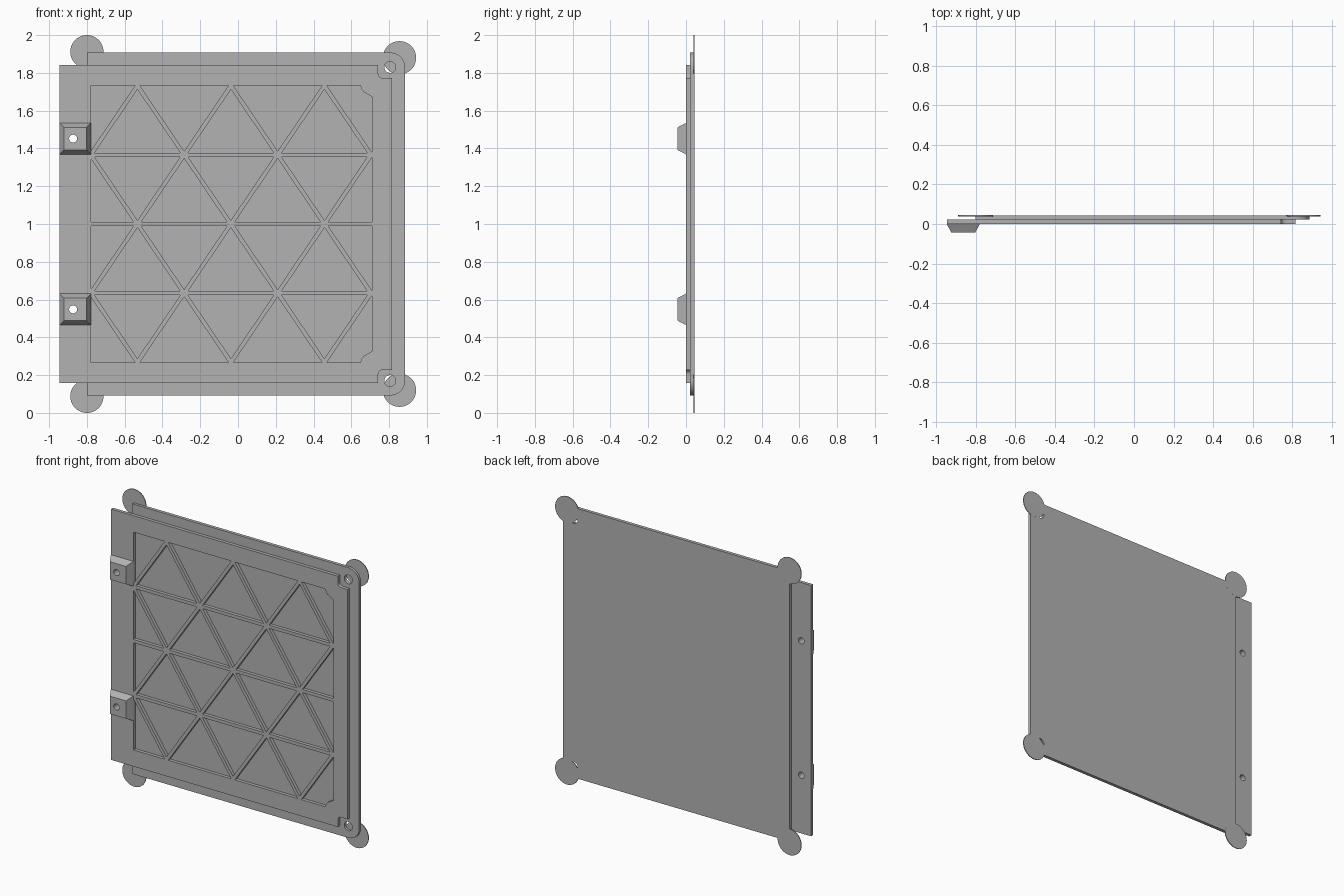
import bpy, bmesh
from math import sin, cos, pi, radians
from mathutils import Matrix, Vector

cube = bpy.data.objects.get("Cube")
if cube:
    bpy.data.objects.remove(cube, do_unlink=True)

grey = bpy.data.materials.new("plain grey")
grey.use_nodes = True
colour = (0.45, 0.45, 0.45, 1)
grey.diffuse_color = colour
grey.node_tree.nodes["Principled BSDF"].inputs["Base Color"].default_value = colour

MID = 1.0                        # height of the horizontal symmetry line
FRONT, STEP, BACK = 0.0, 0.022, 0.044


def arc(x, z, r, start=0, end=360, n=32):
    """Points on an arc; a full circle leaves out the repeated last point."""
    steps = n if end - start == 360 else n + 1
    angles = [radians(start + (end - start) * i / n) for i in range(steps)]
    return [(x + r * cos(a), z + r * sin(a)) for a in angles]


def mirrored(half):
    """Close an upper-half outline with its reflection below the middle."""
    return half + [(x, -z) for x, z in reversed(half)]


def finish(obj):
    obj.data.materials.clear()
    obj.data.materials.append(grey)
    bpy.ops.object.select_all(action='DESELECT')
    obj.select_set(True)
    bpy.context.view_layer.objects.active = obj
    bpy.ops.object.shade_smooth_by_angle(angle=radians(30))


def plate(name, loops, y0, y1):
    """Extrude a flat outline with holes from y0 to y1."""
    curve = bpy.data.curves.new(name + "_profile", 'CURVE')
    curve.dimensions = '2D'
    curve.fill_mode = 'BOTH'
    curve.extrude = (y1 - y0) / 2
    for loop in loops:
        spline = curve.splines.new('POLY')
        spline.points.add(len(loop) - 1)
        for point, (x, z) in zip(spline.points, loop):
            point.co = (x, z, 0, 1)
        spline.use_cyclic_u = True
    temp = bpy.data.objects.new(name + "_profile", curve)
    bpy.context.collection.objects.link(temp)
    graph = bpy.context.evaluated_depsgraph_get()
    mesh = bpy.data.meshes.new_from_object(temp.evaluated_get(graph))
    bpy.data.objects.remove(temp, do_unlink=True)
    mesh.transform(Matrix.Translation((0, (y0 + y1) / 2, MID)) @ Matrix.Rotation(pi / 2, 4, 'X'))
    bm = bmesh.new()
    bm.from_mesh(mesh)
    bmesh.ops.remove_doubles(bm, verts=bm.verts, dist=0.0001)
    bmesh.ops.recalc_face_normals(bm, faces=bm.faces)
    bm.to_mesh(mesh)
    bm.free()
    obj = bpy.data.objects.new(name, mesh)
    bpy.context.collection.objects.link(obj)
    finish(obj)


def clip(poly, origin, normal):
    """Keep the part of a polygon on the side the normal points to."""
    out = []
    for a, b in zip(poly, poly[1:] + poly[:1]):
        a, b = Vector(a), Vector(b)
        da, db = (a - origin).dot(normal), (b - origin).dot(normal)
        if da >= 0:
            out.append(tuple(a))
        if da * db < 0:
            out.append(tuple(a.lerp(b, da / (da - db))))
    return out


# Triangular pockets between the ribs
RIB = 0.011                      # half the rib width
LEFT, RIGHT, TOP = -0.777, 0.71, 0.732
ROW, PITCH = 0.366, 0.2475
pocket_area = mirrored([(LEFT, TOP), (0.648, TOP), (0.655, 0.712), (0.667, 0.698),
                        (0.69, 0.685), (RIGHT, 0.673)])
pockets = []
for row in range(-2, 2):
    low, high = row * ROW, (row + 1) * ROW
    strip = clip(pocket_area, Vector((0, low + RIB if row > -2 else -TOP)), Vector((0, 1)))
    strip = clip(strip, Vector((0, high - RIB if row < 1 else TOP)), Vector((0, -1)))
    zigzag = [Vector((-0.78 + k * PITCH, high if (k + row) % 2 == 0 else low)) for k in range(7)]
    for cell in range(7):
        poly = strip
        for k, side in ((cell - 1, 1), (cell, -1)):
            if 0 <= k < 6:
                along = (zigzag[k + 1] - zigzag[k]).normalized()
                normal = Vector((abs(along.y), -along.x if along.y > 0 else along.x)) * side
                poly = clip(poly, zigzag[k] + normal * RIB, normal)
        if len(poly) > 2:
            pockets.append(poly)

# Ribbed front frame with a hinge flange and notched corners
BOSS_Z, HOLE_X = 0.452, -0.873
frame_half = [(-0.945, 0.843), (0.742, 0.843)] + arc(0.767, 0.797, 0.025, 180, 270, 6) \
    + [(0.815, 0.772)]
bolt_holes = [arc(HOLE_X, s * BOSS_Z, 0.021) for s in (1, -1)]
plate("ribbed_frame", [mirrored(frame_half)] + pockets + bolt_holes, FRONT, STEP)

# Back panel with rounded corners and screw holes
panel_half = [(-0.8, 0.908)] + arc(0.805, 0.828, 0.08, 90, 0, 12)
screw_holes = [arc(0.805, s * 0.83, 0.03) for s in (1, -1)]
plate("back_panel", [mirrored(panel_half)] + screw_holes, STEP, BACK)

# Thin corner discs
for label, s in (("upper", 1), ("lower", -1)):
    plate(label + "_right_disc", [arc(-0.8, s * 0.912, 0.088, n=48)], 0.039, BACK + 0.0002)
    plate(label + "_left_disc", [arc(0.855, s * 0.88, 0.088, n=48)], 0.039, BACK + 0.0002)

# Tapered hinge bosses with bolt holes
for label, s in (("upper", 1), ("lower", -1)):
    z = MID + s * BOSS_Z
    bpy.ops.mesh.primitive_cylinder_add(vertices=32, radius=0.021, depth=0.3,
                                        location=(HOLE_X, 0, z), rotation=(pi / 2, 0, 0))
    cutter = bpy.context.object
    cutter.name = label + "_hole_cutter"
    bpy.ops.mesh.primitive_cube_add(size=1, location=(-0.862, -0.022, z))
    boss = bpy.context.object
    boss.name = label + "_hinge_boss"
    for v in boss.data.vertices:
        width = 0.12 if v.co.y < 0 else 0.167
        v.co = (v.co.x * width, v.co.y * 0.044, v.co.z * width)
    cut = boss.modifiers.new("bolt_hole", 'BOOLEAN')
    cut.operation = 'DIFFERENCE'
    cut.solver = 'EXACT'
    cut.object = cutter
    bpy.ops.object.modifier_apply(modifier=cut.name)
    bpy.data.objects.remove(cutter, do_unlink=True)
    finish(boss)
